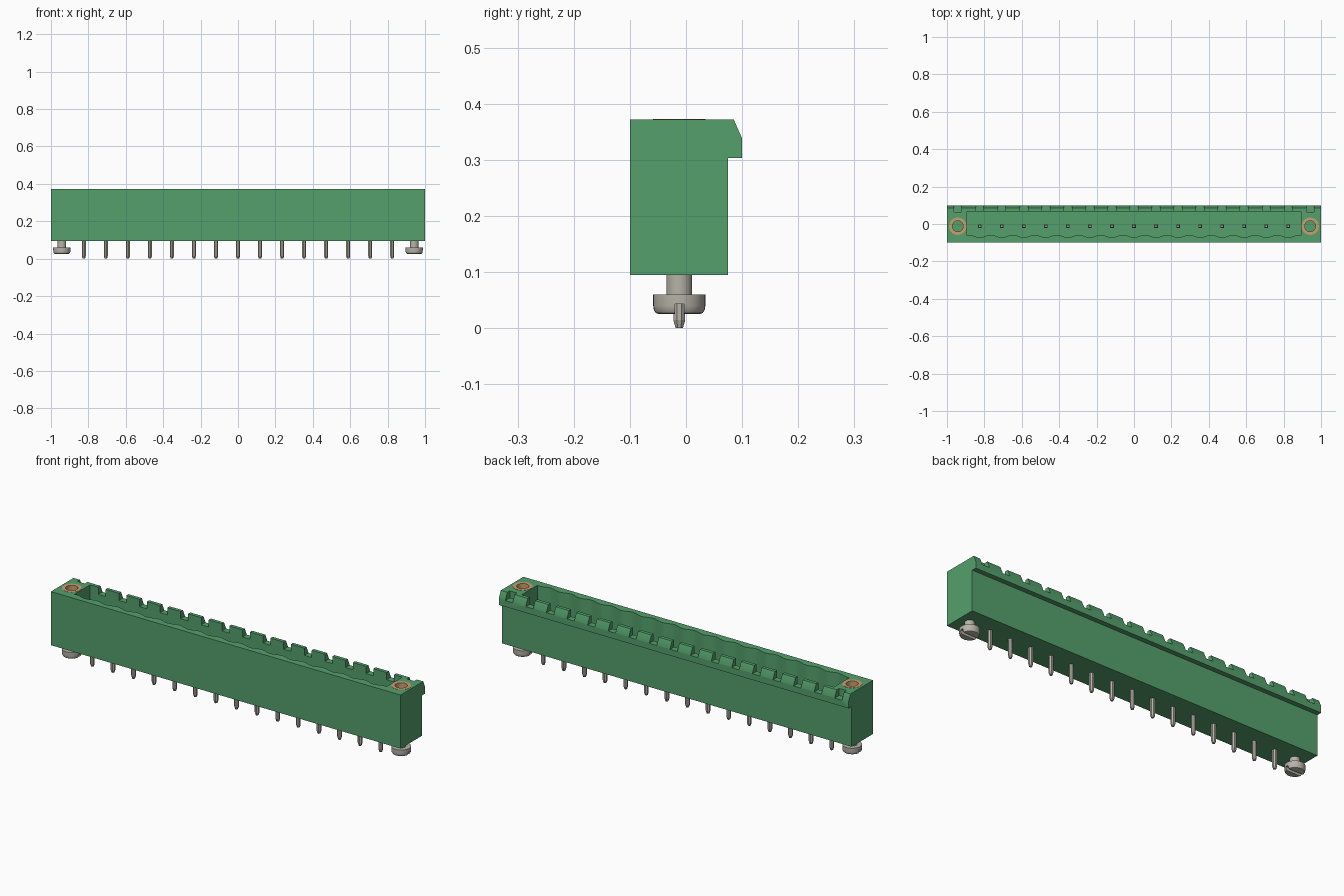
import bpy, bmesh, math
from mathutils import Matrix

if "Cube" in bpy.data.objects:
    bpy.data.objects.remove(bpy.data.objects["Cube"])


def material(name, rgb, metallic=0.0):
    m = bpy.data.materials.new(name)
    m.use_nodes = True
    m.diffuse_color = (*rgb, 1)
    b = m.node_tree.nodes["Principled BSDF"]
    b.inputs["Base Color"].default_value = (*rgb, 1)
    b.inputs["Roughness"].default_value = 0.5
    return m


GREEN = material("green plastic", (0.09, 0.35, 0.15))
STEEL = material("tinned metal", (0.47, 0.45, 0.39))
BRASS = material("brass", (0.58, 0.35, 0.16))

PITCH, COUNT, ROW_Y, SCREW_X = 0.1178, 15, -0.012, 0.942
PIN_X = [(i - (COUNT - 1) / 2) * PITCH for i in range(COUNT)]
BASE, TOP, FLOOR = 0.095, 0.372, 0.13


def finish(bm, name, mat, smooth=False):
    bmesh.ops.recalc_face_normals(bm, faces=bm.faces[:])
    me = bpy.data.meshes.new(name)
    bm.to_mesh(me)
    bm.free()
    me.materials.append(mat)
    ob = bpy.data.objects.new(name, me)
    bpy.context.collection.objects.link(ob)
    bpy.ops.object.select_all(action="DESELECT")
    ob.select_set(True)
    bpy.context.view_layer.objects.active = ob
    if smooth:
        bpy.ops.object.shade_smooth_by_angle(angle=math.radians(35))
    return ob


def prism(bm, pts, direction):
    """Extrude a closed outline of 3D points."""
    f = bm.faces.new([bm.verts.new(p) for p in pts])
    new = bmesh.ops.extrude_face_region(bm, geom=[f])["geom"]
    bmesh.ops.translate(bm, vec=direction,
                        verts=[v for v in new if isinstance(v, bmesh.types.BMVert)])


def box(bm, x0, x1, y0, y1, z0, z1):
    prism(bm, [(x0, y0, z0), (x1, y0, z0), (x1, y1, z0), (x0, y1, z0)], (0, 0, z1 - z0))


def lathe(bm, profile, x, y, sides, closed=False, turn=0.0):
    """Stack of rings from (radius, z) pairs, capped or joined into a tube."""
    rings = [[bm.verts.new((x + r * math.cos(turn + 2 * math.pi * k / sides),
                            y + r * math.sin(turn + 2 * math.pi * k / sides), z))
              for k in range(sides)] for r, z in profile]
    pairs = list(zip(rings, rings[1:] + rings[:1])) if closed else list(zip(rings, rings[1:]))
    for a, b in pairs:
        for k in range(sides):
            n = (k + 1) % sides
            bm.faces.new((a[k], a[n], b[n], b[k]))
    if not closed:
        bm.faces.new(rings[0])
        bm.faces.new(rings[-1])


def cut(ob, bm):
    """Subtract the mesh from the object and drop the cutter."""
    cutter = finish(bm, "cutter", ob.data.materials[0])
    cutter.hide_render = True
    mod = ob.modifiers.new("cut", "BOOLEAN")
    mod.operation, mod.solver, mod.object = "DIFFERENCE", "EXACT", cutter
    bpy.context.view_layer.objects.active = ob
    bpy.ops.object.modifier_apply(modifier=mod.name)
    bpy.data.objects.remove(cutter)


# Housing with the overhanging latch ledge along the back
bm = bmesh.new()
outline = [(-0.1, BASE), (0.075, BASE), (0.075, 0.303), (0.1, 0.303),
           (0.1, 0.338), (0.085, TOP), (-0.1, TOP)]
prism(bm, [(-1, y, z) for y, z in outline], (2, 0, 0))
housing = finish(bm, "housing", GREEN)

# Cavity with a scalloped front wall
bm = bmesh.new()
edge = [(-0.892, -0.062)]
for cx in PIN_X:
    for k in range(-4, 4):
        x = cx + k * PITCH / 8
        edge.append((x, -0.065 - 0.007 * math.cos(2 * math.pi * (x - cx) / PITCH)))
edge += [(PIN_X[-1] + PITCH / 2, -0.058), (0.892, -0.062), (0.892, 0.067), (-0.892, 0.067)]
prism(bm, [(x, y, FLOOR) for x, y in edge], (0, 0, 0.4))
cut(housing, bm)

# Coding notches in the ledge
bm = bmesh.new()
for x in PIN_X + [-SCREW_X, SCREW_X]:
    box(bm, x - 0.021, x + 0.021, 0.064, 0.12, 0.335, 0.42)
cut(housing, bm)

# Round pockets for the threaded inserts
bm = bmesh.new()
for x in (-SCREW_X, SCREW_X):
    lathe(bm, [(0.046, 0.2), (0.046, 0.42)], x, ROW_Y, 32)
cut(housing, bm)
bpy.ops.object.select_all(action="DESELECT")
housing.select_set(True)
bpy.context.view_layer.objects.active = housing
bpy.ops.object.shade_smooth_by_angle(angle=math.radians(30))

for side, x in (("right", -SCREW_X), ("left", SCREW_X)):
    # Threaded insert
    bm = bmesh.new()
    lathe(bm, [(0.0465, 0.199), (0.0465, TOP + 0.001), (0.029, TOP + 0.001), (0.029, 0.199)],
          x, ROW_Y, 32, closed=True)
    finish(bm, side + "_insert", BRASS, True)

    # Slotted mounting screw
    bm = bmesh.new()
    lathe(bm, [(0.036, 0.025), (0.042, 0.027), (0.0455, 0.033), (0.0465, 0.04),
               (0.0465, 0.06), (0.023, 0.06), (0.023, 0.1)], x, ROW_Y, 32)
    screw = finish(bm, side + "_screw", STEEL)
    bm = bmesh.new()
    box(bm, x - 0.1, x + 0.1, ROW_Y - 0.008, ROW_Y + 0.008, 0.0, 0.043)
    cut(screw, bm)
    bpy.ops.object.select_all(action="DESELECT")
    screw.select_set(True)
    bpy.ops.object.shade_smooth_by_angle(angle=math.radians(35))

# Contact pins: eight-sided solder tail below, square post in the cavity
for i, x in enumerate(PIN_X):
    bm = bmesh.new()
    lathe(bm, [(0.007, 0), (0.0115, 0.014), (0.0115, BASE + 0.005)], x, ROW_Y, 8,
          turn=math.pi / 8)
    lathe(bm, [(0.0135, FLOOR - 0.01), (0.0135, 0.295), (0.008, 0.31)], x, ROW_Y, 4,
          turn=math.pi / 4)
    finish(bm, f"pin_{i + 1}", STEEL)
